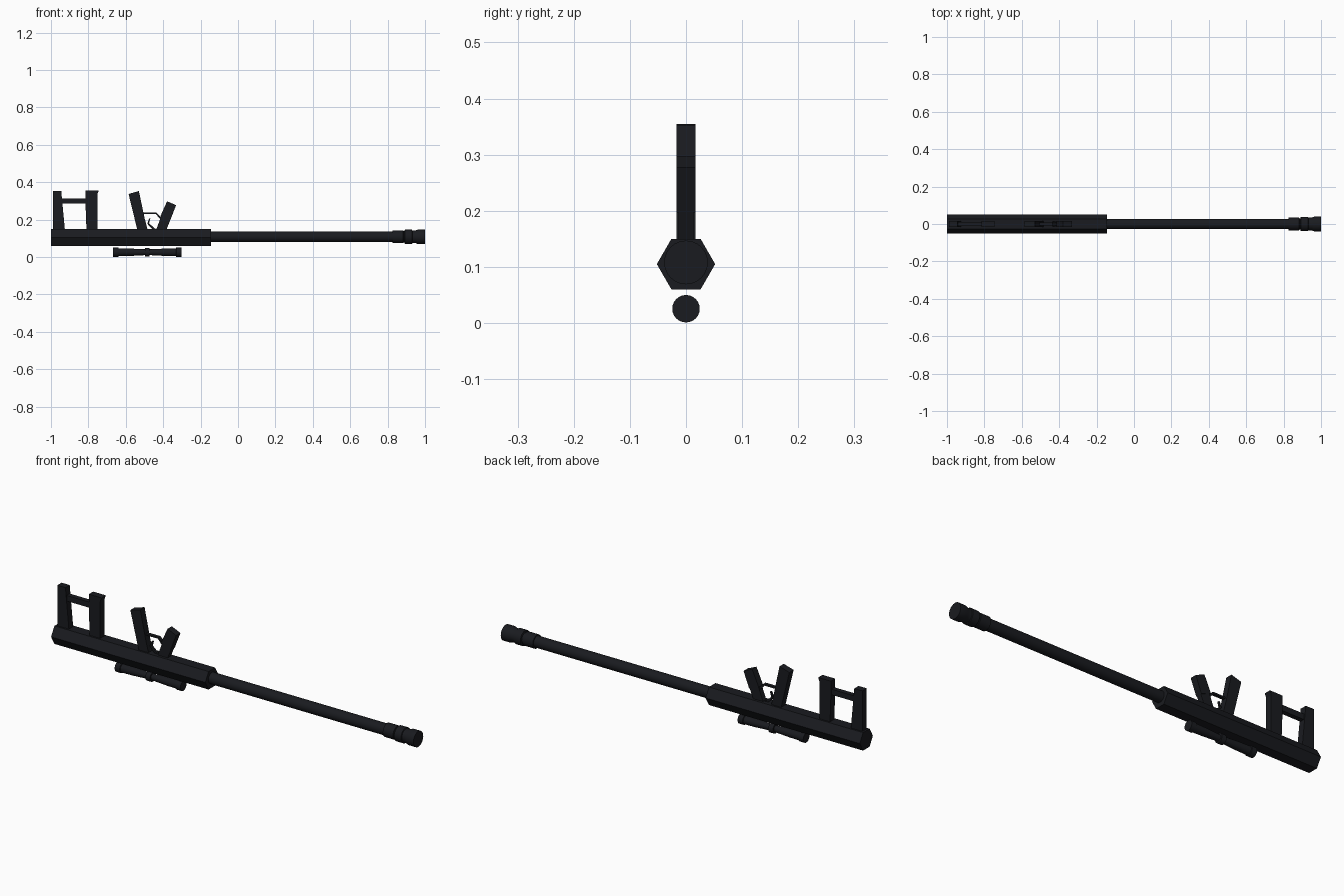
import bpy, bmesh, math

if "Cube" in bpy.data.objects:
    bpy.data.objects.remove(bpy.data.objects["Cube"])

mat = bpy.data.materials.new("dark_metal")
mat.diffuse_color = (0.010, 0.011, 0.014, 1)
mat.use_nodes = True
mat.node_tree.nodes["Principled BSDF"].inputs["Base Color"].default_value = mat.diffuse_color


def finish(name, bm, smooth=False):
    bmesh.ops.recalc_face_normals(bm, faces=bm.faces)
    me = bpy.data.meshes.new(name)
    bm.to_mesh(me)
    bm.free()
    ob = bpy.data.objects.new(name, me)
    bpy.context.collection.objects.link(ob)
    me.materials.append(mat)
    if smooth:
        bpy.ops.object.select_all(action='DESELECT')
        ob.select_set(True)
        bpy.context.view_layer.objects.active = ob
        bpy.ops.object.shade_smooth_by_angle(angle=math.radians(30))
    return ob


def turned(name, profile, z, sides, smooth=True):
    """Solid turned around the x direction from (x, radius) pairs."""
    bm = bmesh.new()
    rings = []
    for x, r in profile:
        rings.append([bm.verts.new((x, r * math.cos(a), z + r * math.sin(a)))
                      for a in (2 * math.pi * i / sides for i in range(sides))])
    for p, q in zip(rings, rings[1:]):
        for i in range(sides):
            j = (i + 1) % sides
            bm.faces.new((p[i], p[j], q[j], q[i]))
    bm.faces.new(rings[0])
    bm.faces.new(rings[-1])
    return finish(name, bm, smooth)


def plate(name, outline, half):
    """Side outline of (x, z) points, extruded evenly across y."""
    bm = bmesh.new()
    face = bm.faces.new([bm.verts.new((x, -half, z)) for x, z in outline])
    ext = bmesh.ops.extrude_face_region(bm, geom=[face])
    verts = [v for v in ext["geom"] if isinstance(v, bmesh.types.BMVert)]
    bmesh.ops.translate(bm, verts=verts, vec=(0, 2 * half, 0))
    return finish(name, bm)


# Hexagonal receiver
turned("receiver", [(-1.0, 0.052), (-0.145, 0.052)], 0.105, 6, smooth=False)

# Barrel and stepped muzzle
turned("barrel", [(-0.15, 0.028), (0.84, 0.028)], 0.108, 24)
turned("muzzle", [(0.826, 0.034), (0.883, 0.034), (0.885, 0.030), (0.890, 0.030),
                  (0.892, 0.038), (0.930, 0.038), (0.932, 0.034), (0.950, 0.034),
                  (0.962, 0.039), (1.0, 0.039)], 0.108, 24)

# Skeleton stock: rear post, front post, cross bar
W = 0.017
plate("stock_rear_post", [(-0.99, 0.14), (-0.925, 0.14), (-0.945, 0.353), (-0.99, 0.353)], W)
plate("stock_front_post", [(-0.81, 0.14), (-0.752, 0.14), (-0.752, 0.335), (-0.745, 0.355),
                           (-0.815, 0.355), (-0.815, 0.275)], W)
plate("stock_cross_bar", [(-0.945, 0.285), (-0.81, 0.285), (-0.81, 0.313), (-0.945, 0.313)], 0.012)

# Grip
plate("grip", [(-0.537, 0.14), (-0.482, 0.14), (-0.50, 0.21), (-0.53, 0.353), (-0.585, 0.337)], W)

# Magazine well and wider magazine
plate("magazine_well", [(-0.44, 0.14), (-0.385, 0.14), (-0.355, 0.215), (-0.402, 0.24)], 0.013)
plate("magazine", [(-0.415, 0.218), (-0.362, 0.197), (-0.331, 0.277), (-0.379, 0.298)], W)

# Trigger guard and trigger
plate("trigger_guard", [(-0.52, 0.237), (-0.435, 0.237), (-0.405, 0.205), (-0.412, 0.198),
                        (-0.439, 0.229), (-0.52, 0.229)], 0.008)
plate("trigger", [(-0.476, 0.205), (-0.469, 0.205), (-0.476, 0.18), (-0.435, 0.145),
                  (-0.455, 0.145), (-0.485, 0.178)], 0.005)

# Scope tube with flared ends and centre collar
turned("scope", [(-0.667, 0.0245), (-0.64, 0.0245), (-0.638, 0.021), (-0.58, 0.020),
                 (-0.505, 0.016), (-0.46, 0.016), (-0.385, 0.020), (-0.332, 0.021),
                 (-0.330, 0.0245), (-0.303, 0.0245)], 0.0255, 24)
turned("scope_collar", [(-0.498, 0.0235), (-0.472, 0.0235)], 0.0255, 24)
